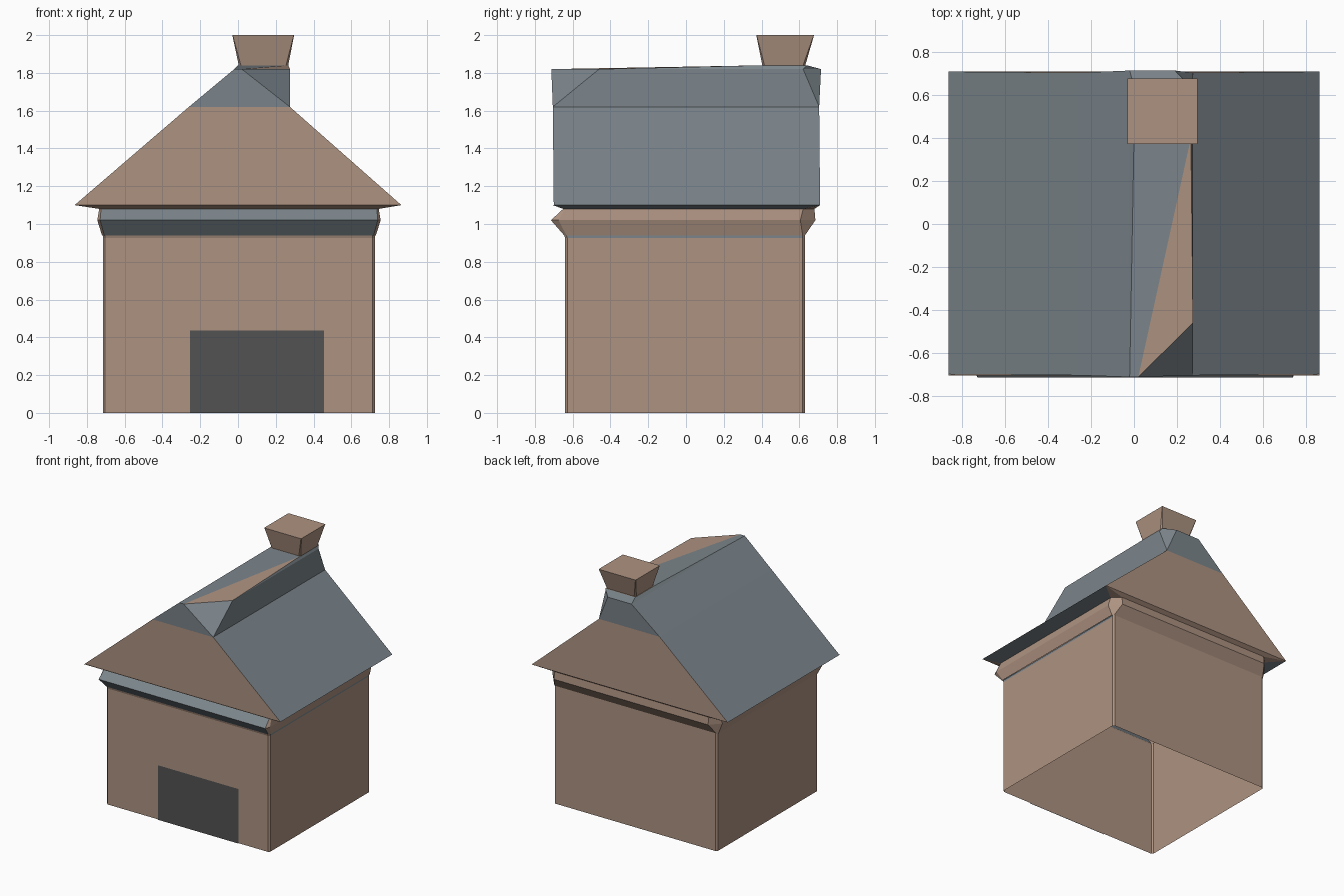
import bpy, bmesh

if "Cube" in bpy.data.objects:
    bpy.data.objects.remove(bpy.data.objects["Cube"])


def material(name, rgb):
    m = bpy.data.materials.new(name)
    m.diffuse_color = (*rgb, 1)
    m.use_nodes = True
    m.node_tree.nodes["Principled BSDF"].inputs["Base Color"].default_value = m.diffuse_color
    return m


BROWN, SLATE, DARK = 0, 1, 2
MATS = [material("brown_wall", (0.42, 0.29, 0.22)),
        material("slate_roof", (0.20, 0.235, 0.26)),
        material("dark_door", (0.085, 0.085, 0.085))]


def finish(name, bm):
    bmesh.ops.recalc_face_normals(bm, faces=bm.faces)
    mesh = bpy.data.meshes.new(name)
    bm.to_mesh(mesh)
    bm.free()
    for m in MATS:
        mesh.materials.append(m)
    ob = bpy.data.objects.new(name, mesh)
    bpy.context.collection.objects.link(ob)
    return ob


def ring(x0, x1, y0, y1, z, front=(.012, .012), back=(.012, .012)):
    """Rectangle with cut corners; sides in order: front, right, back, left."""
    fx, fy = front
    bx, by = back
    return [(x0 + fx, y0, z), (x1 - fx, y0, z), (x1, y0 + fy, z), (x1, y1 - by, z),
            (x1 - bx, y1, z), (x0 + bx, y1, z), (x0, y1 - by, z), (x0, y0 + fy, z)]


def loft(name, rings, slate=(), cap=False):
    """Join rings; slate holds (band, side) pairs painted slate."""
    bm = bmesh.new()
    loops = [[bm.verts.new(p) for p in r] for r in rings]
    n = len(loops[0])
    for b, (lo, hi) in enumerate(zip(loops, loops[1:])):
        for i in range(n):
            j = (i + 1) % n
            f = bm.faces.new((lo[i], lo[j], hi[j], hi[i]))
            f.material_index = SLATE if (b, i) in slate else BROWN
    if cap:
        bm.faces.new(loops[-1])
    return finish(name, bm)


# Walls, open underneath, with a thin slate band on the right
loft("walls", [ring(-.715, .725, -.64, .63, 0),
               ring(-.715, .725, -.64, .63, .925),
               ring(-.715, .725, -.645, .63, .94)], slate={(1, 2)})

# Cornice below the eaves, slate at the front
loft("cornice", [ring(-.72, .73, -.645, .63, .94),
                 ring(-.745, .755, -.715, .685, 1.02, (.015, .04), (.07, .08)),
                 ring(-.735, .745, -.65, .68, 1.08, (.01, .01), (.06, .06))],
     slate={(0, 0), (1, 0)})

# Roof soffit
loft("soffit", [ring(-.735, .745, -.65, .68, 1.08, (.01, .01), (.06, .06)),
                ring(-.865, .865, -.705, .71, 1.10, (.001, .001), (.001, .001))],
     slate={(0, 2), (0, 6)})

# Roof: gables, slopes, upright right-hand face and ridge strip
P = {
    "A": (-.865, -.70, 1.10), "B": (.865, -.70, 1.10),
    "C": (.275, -.705, 1.62), "D": (-.26, -.705, 1.62),
    "E": (-.02, -.713, 1.82), "F": (.02, -.713, 1.82), "G": (.275, -.46, 1.82),
    "a": (-.865, .71, 1.10), "b": (.865, .71, 1.10),
    "c": (.275, .705, 1.62), "d": (-.26, .705, 1.62),
    "e": (-.02, .715, 1.82), "f": (.19, .715, 1.82), "g": (.275, .62, 1.82),
    "H": (0, .40, 1.84), "I": (.265, .40, 1.84),
    "h": (0, .64, 1.84), "i": (.265, .64, 1.84),
}
bm = bmesh.new()
V = {k: bm.verts.new(p) for k, p in P.items()}
for group, mat in (("ABCD abcd FGI HIih", BROWN),
                   ("DCFE CGF dcfe cgf BbcC AadD DdeE CcgG "
                    "FIH EFH EHhe GgiI efih fgi", SLATE)):
    for face in group.split():
        bm.faces.new([V[k] for k in face]).material_index = mat
finish("roof", bm)

# Flared chimney at the back of the ridge
loft("chimney", [ring(.005, .265, .405, .63, 1.835),
                 ring(-.03, .297, .372, .678, 2.0, (.002, .002), (.002, .002))], cap=True)

# Door panel just in front of the wall
bm = bmesh.new()
door = bm.faces.new([bm.verts.new((x, -.646, z)) for x, z in
                     ((-.255, 0), (.455, 0), (.455, .435), (-.255, .435))])
door.material_index = DARK
door.normal_update()
mesh_door = bpy.data.meshes.new("door")
bm.to_mesh(mesh_door)
bm.free()
for m in MATS:
    mesh_door.materials.append(m)
bpy.context.collection.objects.link(bpy.data.objects.new("door", mesh_door))
